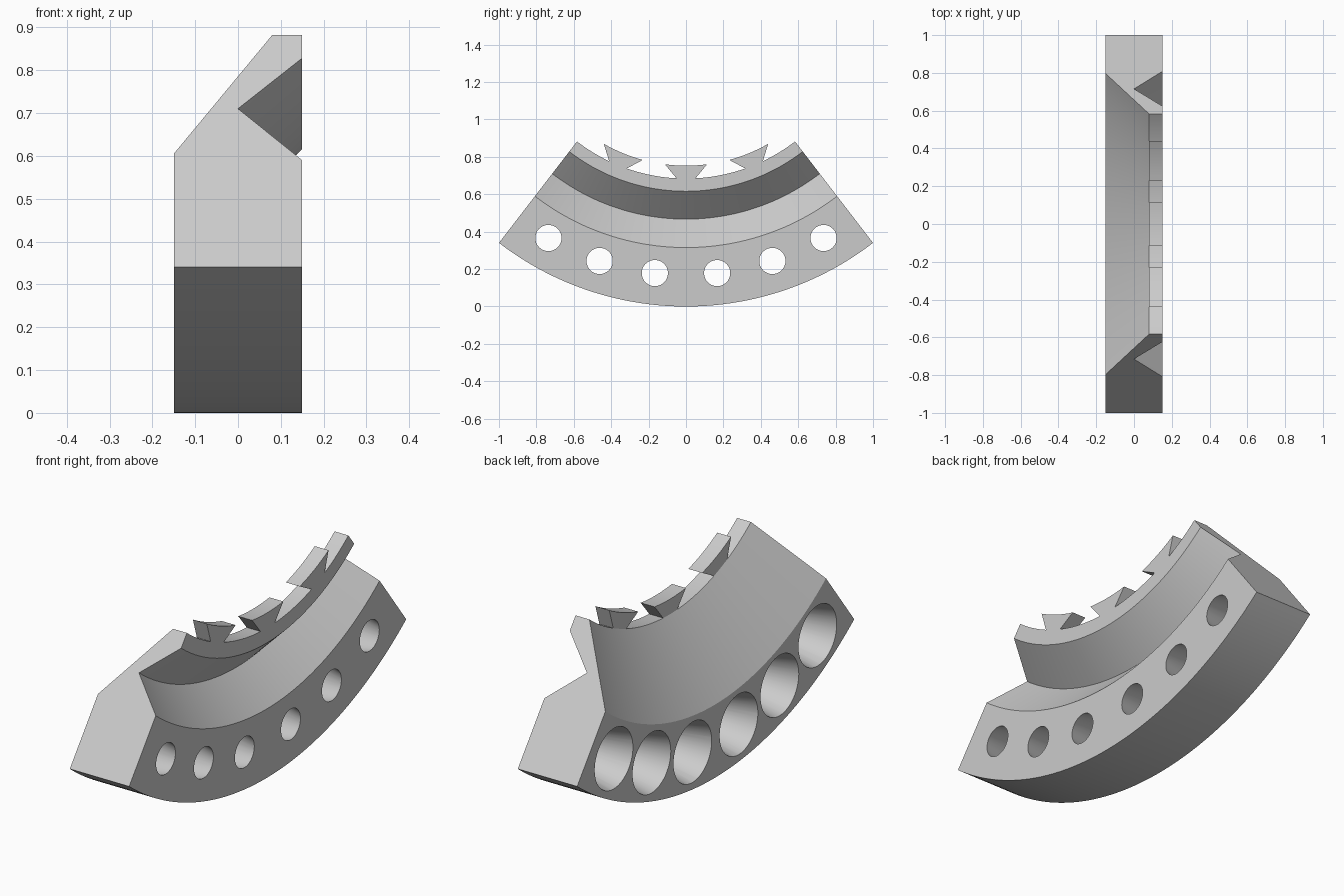
import bpy, bmesh
from math import sin, cos, radians, pi
from mathutils import Matrix

if "Cube" in bpy.data.objects:
    bpy.data.objects.remove(bpy.data.objects["Cube"])

R = 1.64             # outer radius, also the height of the arc centre
HALF = 37.57         # half sweep of the segment in degrees
X0, X1 = -0.15, 0.15

steel = bpy.data.materials.new("grey_steel")
steel.use_nodes = True
steel.diffuse_color = (0.6, 0.6, 0.6, 1)
steel.node_tree.nodes["Principled BSDF"].inputs["Base Color"].default_value = (0.6, 0.6, 0.6, 1)


def polar(x, r, deg):
    a = radians(deg)
    return (x, r * sin(a), R - r * cos(a))


def make_object(name, bm):
    bmesh.ops.recalc_face_normals(bm, faces=bm.faces)
    mesh = bpy.data.meshes.new(name)
    bm.to_mesh(mesh)
    bm.free()
    obj = bpy.data.objects.new(name, mesh)
    bpy.context.collection.objects.link(obj)
    mesh.materials.append(steel)
    return obj


def sweep(name, sections):
    """Skin a row of equal cross-sections and cap both ends."""
    bm = bmesh.new()
    rings = [[bm.verts.new(p) for p in s] for s in sections]
    n = len(rings[0])
    for a, b in zip(rings, rings[1:]):
        for i in range(n):
            j = (i + 1) % n
            bm.faces.new((a[i], a[j], b[j], b[i]))
    bm.faces.new(rings[0])
    bm.faces.new(rings[-1])
    return make_object(name, bm)


def smooth(obj):
    bpy.ops.object.select_all(action="DESELECT")
    obj.select_set(True)
    bpy.context.view_layer.objects.active = obj
    bpy.ops.object.shade_smooth_by_angle(angle=radians(25))


# Curved body: V-grooved cross-section (x, radius) swept along the arc
profile = [(X0, R), (X1, R), (X1, 1.325), (0, 1.173), (X1, 1.024),
           (X1, 0.956), (0.08, 0.956), (X0, 1.306)]
STEPS = 64
body = sweep("segment_body", [
    [polar(x, r, HALF * (2 * i / STEPS - 1)) for x, r in profile]
    for i in range(STEPS + 1)])

# Tapered bolt holes, wide on the sloped side and narrow on the grooved side
SMALL, BIG, EXTRA = 0.07, 0.138, 0.02
slope = (BIG - SMALL) / (X1 - X0)
bm = bmesh.new()
for side in (-1, 1):
    for deg in (6.5, 18.3, 30):
        place = Matrix.Translation(polar(0, 1.471, side * deg)) @ Matrix.Rotation(pi / 2, 4, "Y")
        bmesh.ops.create_cone(bm, cap_ends=True, segments=48,
                              radius1=BIG + slope * EXTRA, radius2=SMALL - slope * EXTRA,
                              depth=X1 - X0 + 2 * EXTRA, matrix=place)
cutter = make_object("hole_cutter", bm)
cutter.hide_render = True
cut = body.modifiers.new("bolt_holes", "BOOLEAN")
cut.operation = "DIFFERENCE"
cut.solver = "EXACT"
cut.object = cutter
bpy.context.view_layer.objects.active = body
bpy.ops.object.modifier_apply(modifier=cut.name)
bpy.data.objects.remove(cutter)
smooth(body)

# Dovetail teeth along the inner rim
for name, centre in (("front", -22.4), ("middle", 0), ("back", 22.4)):
    sections = []
    for i in range(9):
        t = i / 4 - 1
        base, tip = centre + 3 * t, centre + 7.3 * t
        sections.append([polar(0.08, 0.957, base), polar(X1, 0.957, base),
                         polar(X1, 0.887, tip), polar(0.08, 0.887, tip)])
    smooth(sweep(name + "_dovetail_tooth", sections))
